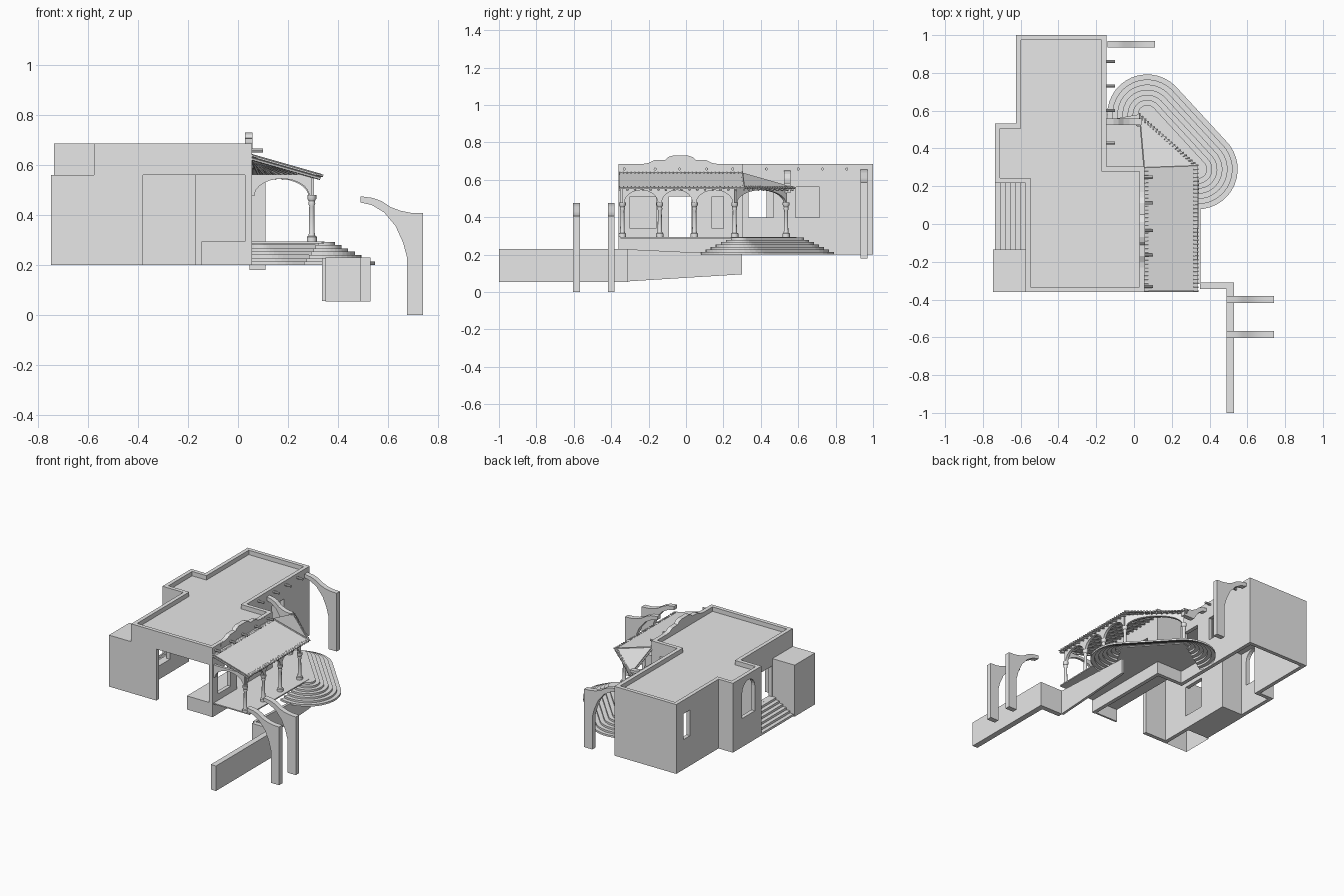
import bpy, bmesh, math
from mathutils import Vector, Matrix

if "Cube" in bpy.data.objects:
    bpy.data.objects.remove(bpy.data.objects["Cube"])

plaster = bpy.data.materials.new("pale_grey_plaster")
plaster.use_nodes = True
GREY = (0.8, 0.8, 0.8, 1)
plaster.diffuse_color = GREY
plaster.node_tree.nodes["Principled BSDF"].inputs["Base Color"].default_value = GREY
made = []
GROUND, FLOOR, TOP, WALL = 0.2, 0.295, 0.685, 0.027


def finish(name, bm, fix=True):
    if fix:
        bmesh.ops.recalc_face_normals(bm, faces=bm.faces)
    me = bpy.data.meshes.new(name)
    bm.to_mesh(me)
    bm.free()
    me.materials.append(plaster)
    ob = bpy.data.objects.new(name, me)
    bpy.context.collection.objects.link(ob)
    made.append(ob)
    return ob


def prism(bm, pts, shift):
    """Extrude a closed outline of 3D points along a vector."""
    face = bm.faces.new([bm.verts.new(p) for p in pts])
    ext = bmesh.ops.extrude_face_region(bm, geom=[face])
    verts = [g for g in ext["geom"] if isinstance(g, bmesh.types.BMVert)]
    bmesh.ops.translate(bm, verts=verts, vec=Vector(shift))


def box(bm, x0, x1, y0, y1, z0, z1):
    prism(bm, [(x0, y0, z0), (x1, y0, z0), (x1, y1, z0), (x0, y1, z0)], (0, 0, z1 - z0))


def rod(bm, a, b, r, sides=8):
    a, b = Vector(a), Vector(b)
    d = b - a
    m = Matrix.Translation((a + b) / 2) @ d.to_track_quat('Z', 'Y').to_matrix().to_4x4()
    bmesh.ops.create_cone(bm, cap_ends=True, segments=sides, radius1=r, radius2=r,
                          depth=d.length, matrix=m)


def inset(pts, t):
    """Inward offset of a counter-clockwise right-angled outline."""
    out = []
    for i, p in enumerate(pts):
        p = Vector(p)
        d1 = (p - Vector(pts[i - 1])).normalized()
        d2 = (Vector(pts[(i + 1) % len(pts)]) - p).normalized()
        out.append(p + t * Vector((-d1.y - d2.y, d1.x + d2.x)))
    return out


# House walls: a hollow right-angled shell with a parapet
outline = [(-0.575, -0.36), (0.055, -0.36), (0.055, 0.305), (-0.145, 0.305), (-0.145, 1),
           (-0.625, 1), (-0.625, 0.533), (-0.736, 0.533), (-0.736, 0.216), (-0.575, 0.216)]
inner = inset(outline, WALL)
bm = bmesh.new()
rings = [[bm.verts.new((p[0], p[1], z)) for p in loop]
         for loop, z in ((outline, GROUND), (outline, TOP), (inner, TOP), (inner, GROUND))]
n = len(outline)
for k in range(4):
    a, b = rings[k], rings[(k + 1) % 4]
    for i in range(n):
        j = (i + 1) % n
        bm.faces.new((a[i], a[j], b[j], b[i]))
walls = finish("house_walls", bm)

# Door, window and carport openings
bm = bmesh.new()
for y0, y1, z0, z1 in ((-0.3, -0.16, 0.34, 0.51), (-0.09, 0.03, FLOOR, 0.51), (0.14, 0.2, 0.34, 0.51)):
    box(bm, 0, 0.1, y0, y1, z0, z1)
for y0, y1 in ((0.335, 0.468), (0.585, 0.715)):
    box(bm, -0.2, -0.1, y0, y1, 0.4, 0.563)
box(bm, -0.7, -0.56, 0.85, 0.92, 0.41, 0.59)
box(bm, -0.62, -0.52, -0.13, 0.03, FLOOR, 0.51)
box(bm, -0.38, 0.027, -0.4, -0.3, 0.1, 0.56)
arc = [(-0.77, 0.36 + 0.07 * math.cos(t), 0.575 + 0.07 * math.sin(t))
       for t in (math.pi * i / 12 for i in range(13))]
prism(bm, [(-0.77, 0.29, 0.4), (-0.77, 0.43, 0.4)] + arc, (0.1, 0, 0))
cutter = finish("opening_cutter", bm)
cutter.hide_render = True
mod = walls.modifiers.new("openings", 'BOOLEAN')
mod.operation, mod.solver, mod.object = 'DIFFERENCE', 'EXACT', cutter
bpy.context.view_layer.objects.active = walls
bpy.ops.object.modifier_apply(modifier=mod.name)
made.remove(cutter)
bpy.data.objects.remove(cutter)

# Flat roof deck
bm = bmesh.new()
prism(bm, [(p.x, p.y, 0.65) for p in inner], (0, 0, 0.004))
finish("roof_deck", bm)

# Low side block, open underneath, and the wall flush with it
bm = bmesh.new()
box(bm, -0.747, -0.575, -0.36, -0.135, GROUND, 0.56)
bm.faces.ensure_lookup_table()
low = [f for f in bm.faces if f.calc_center_median().z < GROUND + 0.01]
bmesh.ops.delete(bm, geom=low, context='FACES')
finish("side_block", bm)

# Straight side steps
bm = bmesh.new()
for i in range(6):
    x = -0.737 + i * 0.027
    box(bm, x, x + 0.027, -0.135, 0.216, GROUND, GROUND + (i + 1) * 0.0158)
finish("side_steps", bm)

# Stepped gable on the porch side
half = [(0.24, 0.66), (0.24, 0.683), (0.2, 0.685), (0.17, 0.69), (0.14, 0.705),
        (0.08, 0.707), (0.065, 0.722), (0.04, 0.73)]
bm = bmesh.new()
prism(bm, [(0.028, -0.03 + y, z) for y, z in half]
      + [(0.028, -0.03 - y, z) for y, z in reversed(half)], (0.03, 0, 0))
finish("gable_parapet", bm)

# Projecting roof beams
bm = bmesh.new()
for y in (-0.33, -0.165, -0.035, 0.11, 0.25):
    rod(bm, (0.03, y, 0.658), (0.1, y, 0.658), 0.008)
for y in (0.43, 0.6, 0.73, 0.86):
    rod(bm, (-0.17, y, 0.658), (-0.1, y, 0.658), 0.008)
finish("roof_beams", bm)

# Porch floor and raised inner floor
bm = bmesh.new()
prism(bm, [(x, y, FLOOR - 0.008) for x, y in (
    (0.05, -0.35), (0.335, -0.35), (0.345, 0.3), (0.08, 0.59), (-0.145, 0.55), (-0.145, 0.3), (0.05, 0.3))],
    (0, 0, 0.008))
box(bm, -0.145, 0.03, -0.355, 0.28, FLOOR - 0.008, FLOOR)
box(bm, -0.145, 0.05, -0.358, -0.345, GROUND, FLOOR)
finish("porch_floor", bm)

# Rounded corner steps, sweeping around two centres
A, B, COUNT = (0.07, 0.58), (0.337, 0.29), 7
RISE = (FLOOR - 0.002 - GROUND) / COUNT


def sweep(r, z):
    pts = []
    for c, a0, a1 in ((A, 200, 46), (B, 46, -110)):
        for i in range(17):
            t = math.radians(a0 + (a1 - a0) * i / 16)
            pts.append((c[0] + r * math.cos(t), c[1] + r * math.sin(t), z))
    return pts


bm = bmesh.new()
rows = []
for i in range(COUNT):
    r = 0.212 - i * 0.027
    for z in (GROUND + i * RISE, GROUND + (i + 1) * RISE):
        rows.append([bm.verts.new(p) for p in sweep(r, z)])
for a, b in zip(rows, rows[1:]):
    for i in range(len(a) - 1):
        bm.faces.new((a[i + 1], a[i], b[i], b[i + 1]))
bm.faces.new(list(reversed(rows[-1])))
finish("corner_steps", bm, fix=False)

# Porch columns
posts = [(0.295, y) for y in (-0.34, -0.14, 0.045, 0.26)] + [(0.025, 0.535)]
rings = [(0, 0.02), (0.018, 0.02), (0.022, 0.014), (0.03, 0.012), (0.14, 0.01), (0.15, 0.014),
         (0.16, 0.012), (0.17, 0.018), (0.185, 0.018)]
bm = bmesh.new()
for x, y in posts:
    prev = None
    for h, r in rings:
        ring = [bm.verts.new((x + r * math.cos(k * math.pi / 6), y + r * math.sin(k * math.pi / 6), FLOOR + h))
                for k in range(12)]
        if prev:
            for k in range(12):
                bm.faces.new((prev[k - 1], prev[k], ring[k], ring[k - 1]))
        else:
            bm.faces.new(ring)
        prev = ring
    bm.faces.new(prev)
finish("porch_columns", bm)


# Arched panels between the columns
def arch(bm, p, q, thick=0.018, spring=0.475, crown=0.545, top=0.562, lip=0.01):
    p, q = Vector((*p, 0)), Vector((*q, 0))
    d = q - p
    u = d.normalized()
    side = Vector((-u.y, u.x, 0)) * thick
    mid, r = d.length / 2, d.length / 2 - lip
    prof = [(0, spring), (0, top), (d.length, top), (d.length, spring)]
    prof += [(mid + r * math.cos(t), spring + (crown - spring) * math.sin(t))
             for t in (math.pi * i / 16 for i in range(17))]
    prism(bm, [p + u * s - side / 2 + Vector((0, 0, z)) for s, z in prof], side)


bm = bmesh.new()
for p, q in zip(posts, posts[1:]):
    arch(bm, p, q)
arch(bm, (0.055, posts[0][1]), posts[0])
finish("porch_arches", bm)

# Sloping porch roof: a long slope and a triangular corner
RIDGE, EAVE = 0.632, 0.552
w0, w1 = Vector((0.055, -0.355, RIDGE)), Vector((0.055, 0.3, RIDGE))
e0, e1, e2 = Vector((0.335, -0.355, EAVE)), Vector((0.335, 0.31, EAVE)), Vector((0.03, 0.58, EAVE))
bm = bmesh.new()
prism(bm, [w0, e0, e1, w1], (0, 0, 0.007))
prism(bm, [w1, e1, e2], (0, 0, 0.007))
finish("porch_roof", bm)

# Rafters below the roof, and tile ends along the eave and the wall
raf, til = bmesh.new(), bmesh.new()
down, up = Vector((0, 0, -0.008)), Vector((0, 0, 0.006))
for top0, top1, b0, b1, count in ((w0, w1, e0, e1, 16), (w1, w1, e1, e2, 10)):
    for i in range(count + 1):
        a, b = top0.lerp(top1, i / count), b0.lerp(b1, i / count)
        rod(raf, a + down, a.lerp(b, 0.98) + down, 0.006, 6)
    for i in range(2 * count + 1):
        a, b = top0.lerp(top1, i / count / 2), b0.lerp(b1, i / count / 2)
        rod(til, a.lerp(b, 0.93) + up, a.lerp(b, 1.02) + up, 0.005, 6)
        if top0 != top1:
            rod(til, a + up, a.lerp(b, 0.07) + up, 0.005, 6)
rod(til, w1 + up, e1 + up, 0.006, 6)
finish("porch_rafters", raf)
finish("roof_tile_ends", til)

# Curved buttress arches: arm sweeping up to a tip, standing on a post
upper = [(0.25, 0.407), (0.2, 0.409), (0.16, 0.417), (0.12, 0.432), (0.085, 0.455), (0.05, 0.468), (0, 0.475)]
under = [(0, 0.45), (0.045, 0.44), (0.095, 0.41), (0.14, 0.356), (0.17, 0.29), (0.186, 0.23)]
foot = [(0.186, 0.005), (0.25, 0.005)]
for name, x, y, z in (("front_buttress", 0.49, -0.585, 0), ("middle_buttress", 0.49, -0.4, 0),
                      ("rear_buttress", -0.14, 0.952, 0.18)):
    bm = bmesh.new()
    prism(bm, [(x + px, y - 0.018, max(0, z + pz - 0.005 * (pz < 0.01)))
               for px, pz in upper + under + foot], (0, 0.036, 0))
    finish(name, bm)

# Short arm tying the corner column to the house
bm = bmesh.new()
prism(bm, [(-0.145 + 0.75 * px, 0.525, pz + 0.175) for px, pz in upper + under[:4] + [(0.25, 0.356)]],
      (0, 0.034, 0))
finish("corner_arm", bm)

# Low retaining wall in three runs
bm = bmesh.new()
box(bm, 0.49, 0.53, -1, -0.31, 0.055, 0.23)
box(bm, 0.35, 0.53, -0.345, -0.31, 0.055, 0.23)
prism(bm, [(0.335, -0.315, 0.057), (0.335, 0.3, 0.095), (0.335, 0.3, 0.2), (0.335, -0.315, 0.229)],
      (0.018, 0, 0))
finish("retaining_wall", bm)

# Smooth the rounded parts while keeping sharp edges
bpy.ops.object.select_all(action='DESELECT')
for ob in made:
    if ob.name in ("porch_columns", "roof_beams", "porch_arches") or "buttress" in ob.name:
        ob.select_set(True)
        bpy.context.view_layer.objects.active = ob
bpy.ops.object.shade_smooth_by_angle(angle=math.radians(35))
